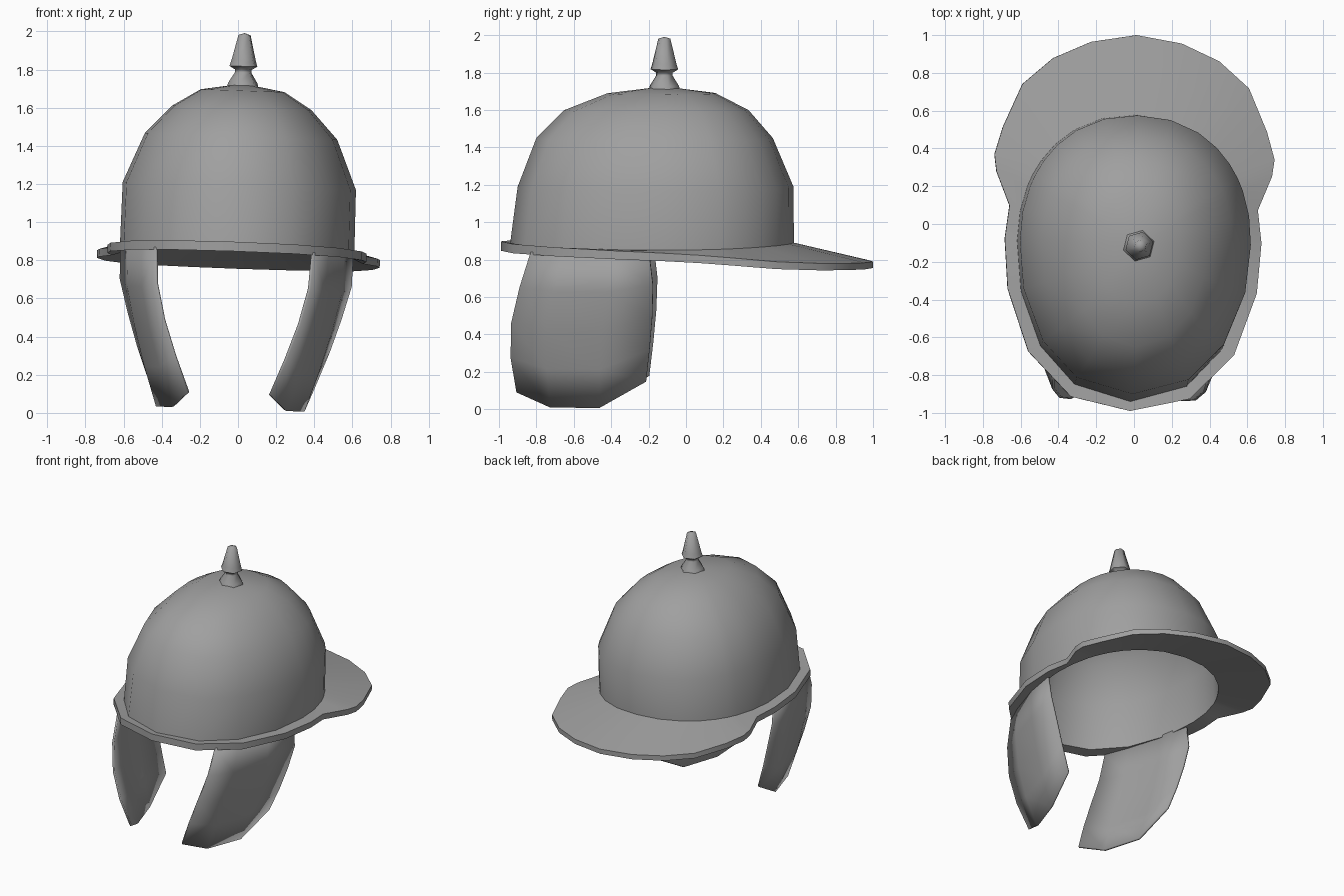
import bpy, bmesh, math
from mathutils import Matrix, Vector

if "Cube" in bpy.data.objects:
    bpy.data.objects.remove(bpy.data.objects["Cube"])

steel = bpy.data.materials.new("grey_steel")
steel.diffuse_color = (0.35, 0.35, 0.35, 1)
steel.use_nodes = True
steel.node_tree.nodes["Principled BSDF"].inputs["Base Color"].default_value = steel.diffuse_color

# The whole helmet leans and turns slightly
TILT = (Matrix.Translation((-0.003, 0, 0.85)) @ Matrix.Rotation(math.radians(-1.1), 4, 'Z')
        @ Matrix.Rotation(math.radians(2.0), 4, 'Y') @ Matrix.Translation((0, 0, -0.85)))


def lerp(a, b, t):
    return a + (b - a) * t


def interp(table, v):
    for (a, p), (b, q) in zip(table, table[1:]):
        if v <= b:
            return lerp(p, q, max(0, (v - a) / (b - a)))
    return table[-1][1]


def finish(name, bm, angle=40):
    bmesh.ops.recalc_face_normals(bm, faces=bm.faces)
    me = bpy.data.meshes.new(name)
    bm.to_mesh(me)
    bm.free()
    me.transform(TILT)
    me.materials.append(steel)
    for p in me.polygons:
        p.use_smooth = True
    me.set_sharp_from_angle(angle=math.radians(angle))
    ob = bpy.data.objects.new(name, me)
    bpy.context.collection.objects.link(ob)
    return ob


def loft(bm, rings):
    vr = [[bm.verts.new(p) for p in r] for r in rings]
    n = len(vr[0])
    for a, b in zip(vr, vr[1:]):
        for i in range(n):
            j = (i + 1) % n
            bm.faces.new((a[i], a[j], b[j], b[i]))
    return vr


def cap(bm, ring, point):
    c = bm.verts.new(point)
    for i in range(len(ring)):
        bm.faces.new((ring[i], ring[(i + 1) % len(ring)], c))


def full(half):
    """Mirror a back-to-front half outline into a closed ring."""
    return half + [Vector((-p.x, p.y, p.z)) for p in half[-2:0:-1]]


# Shell: dome, brim with neck guard, and inner lining as one lofted skin
angles = [0, 15, 30, 42, 52, 60, 66, 78, 90, 107, 130, 153, 180]
brim = [(0, 1), (.24, .96), (.44, .87), (.6, .73), (.7, .5), (.742, .355), (.73, .265),
        (.658, .085), (.68, -.09), (.66, -.355), (.545, -.685), (.315, -.92), (0, -.99)]
brim_top = [(-1, .898), (-.1, .858), (.3, .832), (.55, .808), (1, .79)]
brim_thick = [(-1, .05), (0, .042), (.4, .04), (1, .035)]


def dome_ring(z, w, front, back, inset=0, drop=0):
    pts = []
    cy = -0.1
    for d in angles:
        a = math.radians(d)
        c = math.cos(a)
        ry = (back - cy if c > 0 else cy - front) - inset
        zz = z if z else .872 + .018 * c * c
        s, k = math.sin(a) ** .92, math.copysign(abs(c) ** .94, c)
        pts.append(Vector(((w - inset) * s, cy + ry * k, zz - drop)))
    return full(pts)


levels = [(1.69, .22, -.42, .16), (1.60, .365, -.65, .335), (1.45, .505, -.80, .465),
          (1.19, .612, -.90, .575), (0, .615, -.94, .577)]
outer = [dome_ring(*l) for l in levels]
edge_top = full([Vector((x, y, interp(brim_top, y))) for x, y in brim])
edge_low = full([Vector((x, y, interp(brim_top, y) - interp(brim_thick, y))) for x, y in brim])
inner = [dome_ring(*l, inset=.02, drop=.02 if l[0] else .035) for l in reversed(levels)]
bm = bmesh.new()
vr = loft(bm, outer + [edge_top, edge_low] + inner)
cap(bm, vr[0], (0, -.12, 1.727))
cap(bm, vr[-1], (0, -.12, 1.705))
finish("helmet_shell", bm, 48)

# Finial: six-sided turned spike
bm = bmesh.new()
prof = [(.087, 1.705), (.08, 1.73), (.045, 1.785), (.045, 1.80), (.076, 1.818), (.066, 1.85), (.033, 1.982)]
vr = loft(bm, [[(r * math.cos(i * math.pi / 3 + .3), -.115 + r * math.sin(i * math.pi / 3 + .3), z)
                for i in range(6)] for r, z in prof])
cap(bm, vr[0], (0, -.115, 1.705))
cap(bm, vr[-1], (0, -.115, 1.992))
finish("top_spike", bm, 65)

# Cheek guards: curved plates; rows give (step down, front y, front x, rear y, rear x)
rows = [(0, -.82, .41, -.185, .605), (.25, -.88, .40, -.165, .602), (.5, -.925, .355, -.17, .555),
        (.75, -.93, .29, -.185, .50), (1, -.90, .215, -.205, .435)]
bottom = [.10, .022, .022, .165]
cols = [0, .26, .64, 1]
for side, name in ((1, "right_cheek_guard"), (-1, "left_cheek_guard")):
    bm = bmesh.new()
    grid = [[bm.verts.new((side * (lerp(fx, rx, t) + .12 * t * (1 - t)),
                           lerp(fy, ry, t), lerp(.855, zb, s)))
             for t, zb in zip(cols, bottom)] for s, fy, fx, ry, rx in rows]
    for a, b in zip(grid, grid[1:]):
        for i in range(3):
            bm.faces.new((a[i], a[i + 1], b[i + 1], b[i]))
    ob = finish(name, bm, 50)
    mod = ob.modifiers.new("thickness", 'SOLIDIFY')
    mod.thickness = .014
    mod.offset = 0
